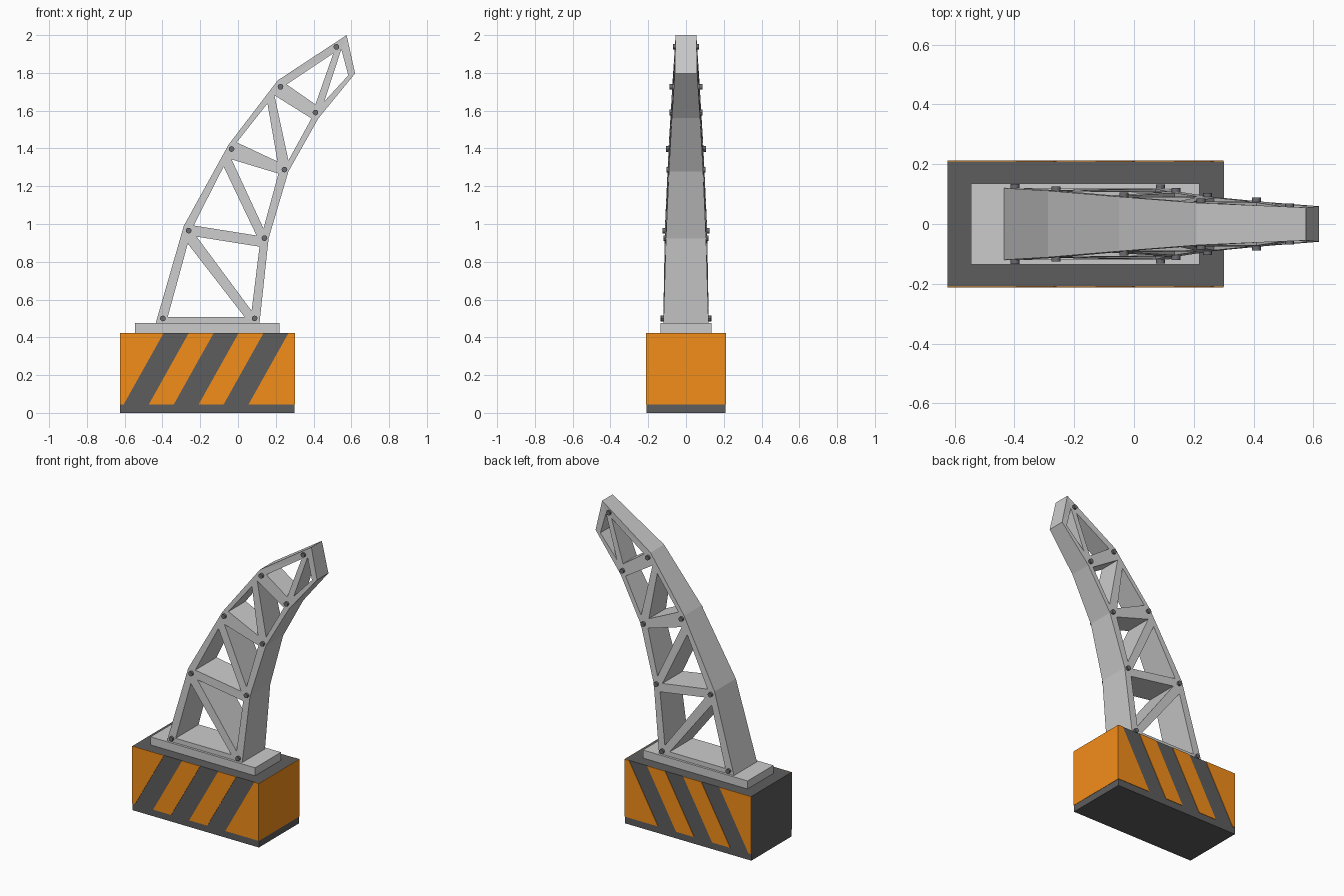
import bpy, bmesh
from mathutils import Vector

if "Cube" in bpy.data.objects:
    bpy.data.objects.remove(bpy.data.objects["Cube"])


def material(name, color):
    m = bpy.data.materials.new(name)
    m.diffuse_color = (*color, 1)
    m.use_nodes = True
    m.node_tree.nodes["Principled BSDF"].inputs["Base Color"].default_value = m.diffuse_color
    return m


ORANGE = material("orange_paint", (0.9, 0.27, 0.01))
DARK = material("dark_paint", (0.11, 0.11, 0.11))
PIN = material("pin_steel", (0.15, 0.15, 0.17))


def add_object(name, mesh, mat=None):
    ob = bpy.data.objects.new(name, mesh)
    bpy.context.collection.objects.link(ob)
    if mat:
        mesh.materials.append(mat)
    return ob


def prism(name, profile, y0, y1, mat=None):
    """Extrude an (x, z) outline from y0 to y1."""
    bm = bmesh.new()
    face = bm.faces.new([bm.verts.new((x, y0, z)) for x, z in profile])
    ext = bmesh.ops.extrude_face_region(bm, geom=[face])["geom"]
    bmesh.ops.translate(bm, vec=Vector((0, y1 - y0, 0)),
                        verts=[v for v in ext if isinstance(v, bmesh.types.BMVert)])
    bmesh.ops.recalc_face_normals(bm, faces=bm.faces)
    me = bpy.data.meshes.new(name)
    bm.to_mesh(me)
    bm.free()
    return add_object(name, me, mat)


def box(name, x0, x1, hy, z0, z1, mat=None):
    return prism(name, [(x0, z0), (x1, z0), (x1, z1), (x0, z1)], -hy, hy, mat)


# Base block, mounting plate and orange end panel
L, R, B, T = -0.625, 0.30, 0.045, 0.424
box("base_block", L, R, 0.21, 0, T, DARK)
box("mounting_plate", -0.545, 0.22, 0.135, T, 0.477)
box("end_panel", R, R + 0.002, 0.21, B, T, ORANGE)

# Slanted orange stripes on front and back
LEAN = 0.212
edges = [(None, -0.605), (-0.472, -0.34), (-0.208, -0.076), (0.056, None)]
for a, b in edges:
    stripe = [(L if a is None else a, B), (R if b is None else b, B),
              (R if b is None else b + LEAN, T), (L if a is None else a + LEAN, T)]
    for side, s in (("front", -1), ("back", 1)):
        prism(side + "_stripe", stripe, s * 0.21, s * 0.213, ORANGE)


def half_width(x, z):
    """Half thickness of the arm, narrowing towards the tip."""
    u = z + 0.5 * x
    pts = [(0.5, 0.12), (0.9, 0.11), (1.4, 0.091), (1.82, 0.073), (2.2, 0.055)]
    if u <= pts[0][0]:
        return pts[0][1]
    for (u0, w0), (u1, w1) in zip(pts, pts[1:]):
        if u <= u1:
            return w0 + (w1 - w0) * (u - u0) / (u1 - u0)
    return pts[-1][1]


# Truss arm: curved outline with triangular openings
outline = [(-.435, .477), (.114, .477), (.162, .923), (.267, 1.278), (.426, 1.56),
           (.62, 1.797), (.575, 2.0), (.21, 1.76), (-.05, 1.42), (-.287, .99)]
holes = [
    [(-.372, .508), (-.266, .896), (.035, .508)],
    [(-.219, .933), (.114, .88), (.072, .54)],
    [(-.235, .992), (-.076, 1.304), (.098, .939)],
    [(-.034, 1.342), (.214, 1.267), (.135, .976)],
    [(-.007, 1.432), (.156, 1.638), (.209, 1.331)],
    [(.193, 1.681), (.389, 1.559), (.267, 1.336)],
    [(.257, 1.739), (.505, 1.904), (.41, 1.633)],
    [(.547, 1.925), (.584, 1.787), (.457, 1.649)],
]
cu = bpy.data.curves.new("arm_profile", "CURVE")
cu.dimensions = "2D"
cu.fill_mode = "BOTH"
cu.extrude = 0.1
for loop in [outline] + holes:
    sp = cu.splines.new("POLY")
    sp.points.add(len(loop) - 1)
    for p, (x, z) in zip(sp.points, loop):
        p.co = (x, z, 0, 1)
    sp.use_cyclic_u = True
tmp = bpy.data.objects.new("arm_profile", cu)
bpy.context.collection.objects.link(tmp)
bpy.context.view_layer.update()
me = bpy.data.meshes.new_from_object(tmp)
bpy.data.objects.remove(tmp)
bm = bmesh.new()
bm.from_mesh(me)
bmesh.ops.remove_doubles(bm, verts=bm.verts, dist=1e-4)
for v in bm.verts:
    x, z, d = v.co
    v.co = (x, (-1 if d > 0 else 1) * half_width(x, z), z)
bmesh.ops.recalc_face_normals(bm, faces=bm.faces)
for f in bm.faces:
    f.smooth = False
bm.to_mesh(me)
bm.free()
add_object("truss_arm", me)

# Joint pins through the arm
pins = [(-.398, .5), (.088, .5), (-.261, .965), (.14, .925), (-.034, 1.397),
        (.246, 1.288), (.225, 1.726), (.41, 1.59), (.521, 1.938)]
for x, z in pins:
    bpy.ops.mesh.primitive_cylinder_add(
        vertices=12, radius=0.015, depth=2 * (half_width(x, z) + 0.014),
        location=(x, 0, z), rotation=(1.5708, 0, 0))
    ob = bpy.context.object
    ob.name = "joint_pin"
    ob.data.materials.append(PIN)
    bpy.ops.object.shade_smooth_by_angle()
